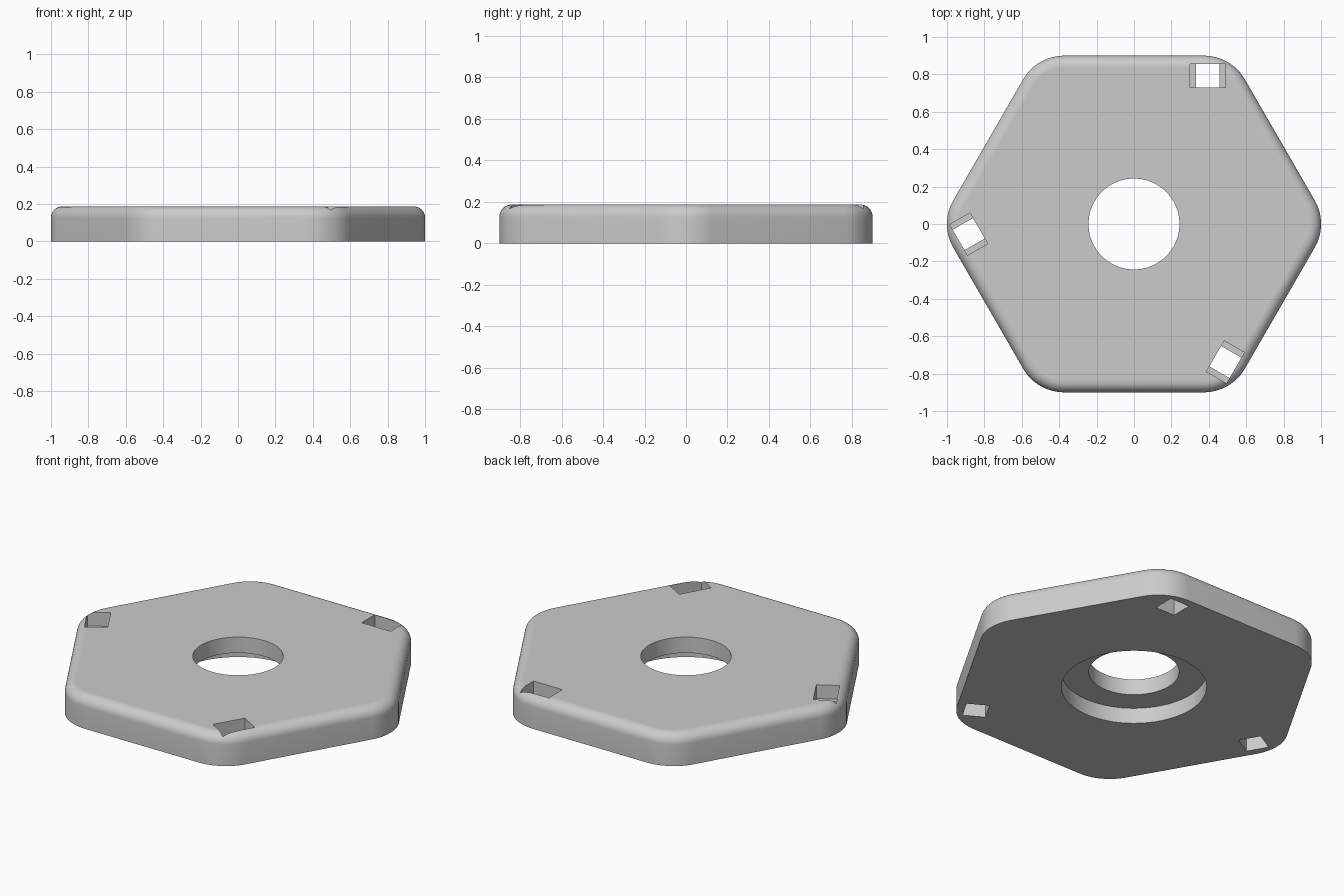
import bpy
import bmesh
from math import sin, cos, pi, radians
from mathutils import Matrix

old = bpy.data.objects.get("Cube")
if old:
    bpy.data.objects.remove(old, do_unlink=True)

HEIGHT = 0.187        # plate thickness
APOTHEM = 0.9         # centre to flat side
CORNER = 0.253        # rounded corner radius
FILLET = 0.06         # top edge rounding
RECESS = 0.093        # depth of the recess underneath
LEDGE = 0.105         # height of the ledges inside the slots
ARC = 12              # segments per corner

grey = bpy.data.materials.new("plain grey")
grey.use_nodes = True
grey.diffuse_color = (0.6, 0.6, 0.6, 1)
grey.node_tree.nodes["Principled BSDF"].inputs["Base Color"].default_value = (0.6, 0.6, 0.6, 1)


def outline(inset):
    """Hexagon with rounded corners, shrunk by inset."""
    reach = (APOTHEM - CORNER) / cos(pi / 6)
    points = []
    for corner in range(6):
        middle = corner * pi / 3
        for i in range(ARC + 1):
            a = middle - pi / 6 + (pi / 3) * i / ARC
            r = CORNER - inset
            points.append((reach * cos(middle) + r * cos(a),
                           reach * sin(middle) + r * sin(a)))
    return points


def finish(bm, name):
    bmesh.ops.recalc_face_normals(bm, faces=bm.faces)
    mesh = bpy.data.meshes.new(name)
    bm.to_mesh(mesh)
    bm.free()
    mesh.materials.append(grey)
    obj = bpy.data.objects.new(name, mesh)
    bpy.context.collection.objects.link(obj)
    return obj


def loft(name, rings):
    """Closed solid through a stack of equal point rings."""
    bm = bmesh.new()
    loops = [[bm.verts.new(p) for p in ring] for ring in rings]
    for low, high in zip(loops, loops[1:]):
        for i in range(len(low)):
            j = (i + 1) % len(low)
            bm.faces.new((low[i], low[j], high[j], high[i]))
    bm.faces.new(loops[0][::-1])
    bm.faces.new(loops[-1])
    return finish(bm, name)


def plate():
    """Straight wall, then a rounded top edge."""
    levels = [(0, 0)]
    for i in range(9):
        a = i / 8 * pi / 2
        levels.append((FILLET * (1 - cos(a)), HEIGHT - FILLET * (1 - sin(a))))
    return loft("hex_plate", [[(x, y, z) for x, y in outline(inset)]
                              for inset, z in levels])


def bore_cutter():
    """Stepped round bore: wide recess below, narrower hole above."""
    steps = [(0.39, -0.2), (0.39, RECESS), (0.243, RECESS), (0.243, 0.4)]
    angles = [2 * pi * i / 96 for i in range(96)]
    return loft("bore", [[(r * cos(a), r * sin(a), z) for a in angles]
                         for r, z in steps])


def slot_cutter(turn):
    """T-shaped slot: narrow below, wide mouth above the ledges."""
    spin = Matrix.Rotation(turn, 4, "Z") @ Matrix.Translation((0.395, 0.792, 0))
    half = [(0.063, -0.2), (0.063, LEDGE), (0.095, LEDGE), (0.095, 0.4)]
    section = half + [(-x, z) for x, z in reversed(half)]
    cutter = loft("slot", [[(x, y, z) for x, z in section] for y in (-0.0625, 0.0625)])
    cutter.data.transform(spin)
    return cutter


body = plate()
cutters = [bore_cutter()] + [slot_cutter(radians(120 * k)) for k in range(3)]

bpy.ops.object.select_all(action="DESELECT")
body.select_set(True)
bpy.context.view_layer.objects.active = body
for cutter in cutters:
    cutter.hide_render = True
    cut = body.modifiers.new(cutter.name, "BOOLEAN")
    cut.operation = "DIFFERENCE"
    cut.solver = "EXACT"
    cut.object = cutter
    bpy.ops.object.modifier_apply(modifier=cut.name)
    bpy.data.objects.remove(cutter, do_unlink=True)

# Smooth rounded walls, crisp cut edges, level faces kept flat
bpy.ops.object.shade_smooth_by_angle(angle=radians(30))
for face in body.data.polygons:
    if abs(face.normal.z) > 0.999:
        face.use_smooth = False
